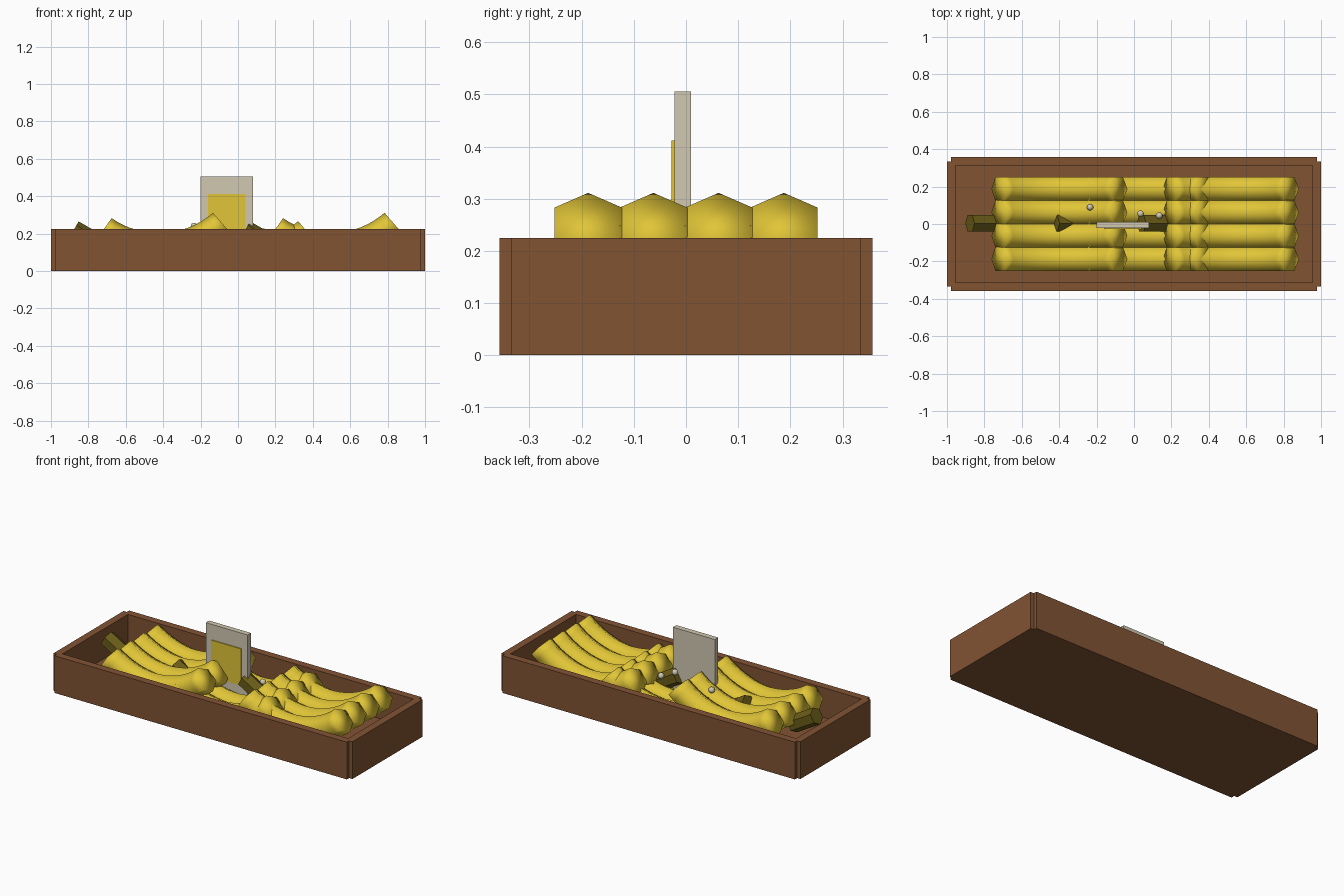
import bpy, bmesh, math
from mathutils import Vector

if "Cube" in bpy.data.objects:
    bpy.data.objects.remove(bpy.data.objects["Cube"])


def material(name, rgb):
    m = bpy.data.materials.new(name)
    m.diffuse_color = (*[(c / 255) ** 2.2 for c in rgb], 1)
    m.use_nodes = True
    m.node_tree.nodes["Principled BSDF"].inputs["Base Color"].default_value = m.diffuse_color
    return m


WOOD = material("brown wood", (128, 84, 54))
YELLOW = material("banana yellow", (224, 196, 58))
STEM = material("dark olive stem", (106, 92, 30))
CARD = material("pale beige", (208, 199, 176))


def finish(bm, name, mat, smooth=False):
    bmesh.ops.recalc_face_normals(bm, faces=bm.faces[:])
    for f in bm.faces:
        f.smooth = smooth
    me = bpy.data.meshes.new(name)
    bm.to_mesh(me)
    bm.free()
    me.materials.append(mat)
    ob = bpy.data.objects.new(name, me)
    bpy.context.collection.objects.link(ob)
    return ob


def box(name, mat, x0, x1, y0, y1, z0, z1):
    bm = bmesh.new()
    bmesh.ops.create_cube(bm, size=1)
    for v in bm.verts:
        v.co = Vector(((x0 + x1) / 2 + v.co.x * (x1 - x0),
                       (y0 + y1) / 2 + v.co.y * (y1 - y0),
                       (z0 + z1) / 2 + v.co.z * (z1 - z0)))
    return finish(bm, name, mat)


def hex_tube(name, mat, sections, y, smooth):
    """Six-sided tube; each section is (x, z, slope angle, radius)."""
    bm = bmesh.new()
    rings = []
    for x, z, a, r in sections:
        up = Vector((-math.sin(a), 0, math.cos(a)))
        side = Vector((0, 1, 0))
        rings.append([bm.verts.new(Vector((x, y, z))
                      + up * r * math.cos(k * math.pi / 3)
                      + side * r * math.sin(k * math.pi / 3)) for k in range(6)])
    for p, q in zip(rings, rings[1:]):
        for k in range(6):
            j = (k + 1) % 6
            bm.faces.new((p[k], p[j], q[j], q[k]))
    bm.faces.new(rings[0])
    bm.faces.new(rings[-1])
    return finish(bm, name, mat, smooth)


# Open crate: floor, long walls and end walls with stepped corners
box("crate_floor", WOOD, -0.978, 0.978, -0.335, 0.335, 0, 0.045)
for s, side in ((-1, "front"), (1, "back")):
    y = sorted((s * 0.312, s * 0.357))
    box("crate_wall_" + side, WOOD, -0.978, 0.978, *y, 0, 0.225)
for s, side in ((-1, "left"), (1, "right")):
    x = sorted((s * 0.955, s * 1.0))
    box("crate_wall_" + side, WOOD, *x, -0.335, 0.335, 0, 0.225)

# Three bunches: four curved bananas and one slanted stem each
R, STEPS = 0.516, 16
A0, A1 = math.radians(-35), math.radians(41)
CX, CZ = -0.423, 0.644
for n, (dx, dz) in enumerate(((0, 0), (0.455, -0.045), (0.917, 0))):
    arc = []
    for i in range(STEPS + 1):
        a = A0 + (A1 - A0) * i / STEPS
        arc.append((CX + dx + R * math.sin(a), CZ + dz - R * math.cos(a), a, 0.075))
    for k in range(4):
        hex_tube(f"banana_{n + 1}_{k + 1}", YELLOW, arc, -0.1875 + 0.125 * k, True)
    t = math.radians(-30)
    stem = [(-0.877 + dx + d * math.cos(t), 0.222 + dz + d * math.sin(t), t, 0.05)
            for d in (0, 0.18)]
    hex_tube(f"stem_{n + 1}", STEM, stem, 0.004, False)

# Standing price card with a coloured panel on its front
box("card", CARD, -0.2, 0.08, -0.022, 0.01, 0.125, 0.505)
box("card_panel", YELLOW, -0.16, 0.04, -0.028, -0.022, 0.19, 0.412)

# Small pale beads
for i, c in enumerate(((-0.235, 0.09, 0.24), (0.035, 0.055, 0.262), (0.135, 0.045, 0.21))):
    bm = bmesh.new()
    bmesh.ops.create_uvsphere(bm, u_segments=12, v_segments=8, radius=0.018)
    bmesh.ops.translate(bm, verts=bm.verts[:], vec=c)
    finish(bm, f"bead_{i + 1}", CARD, True)
